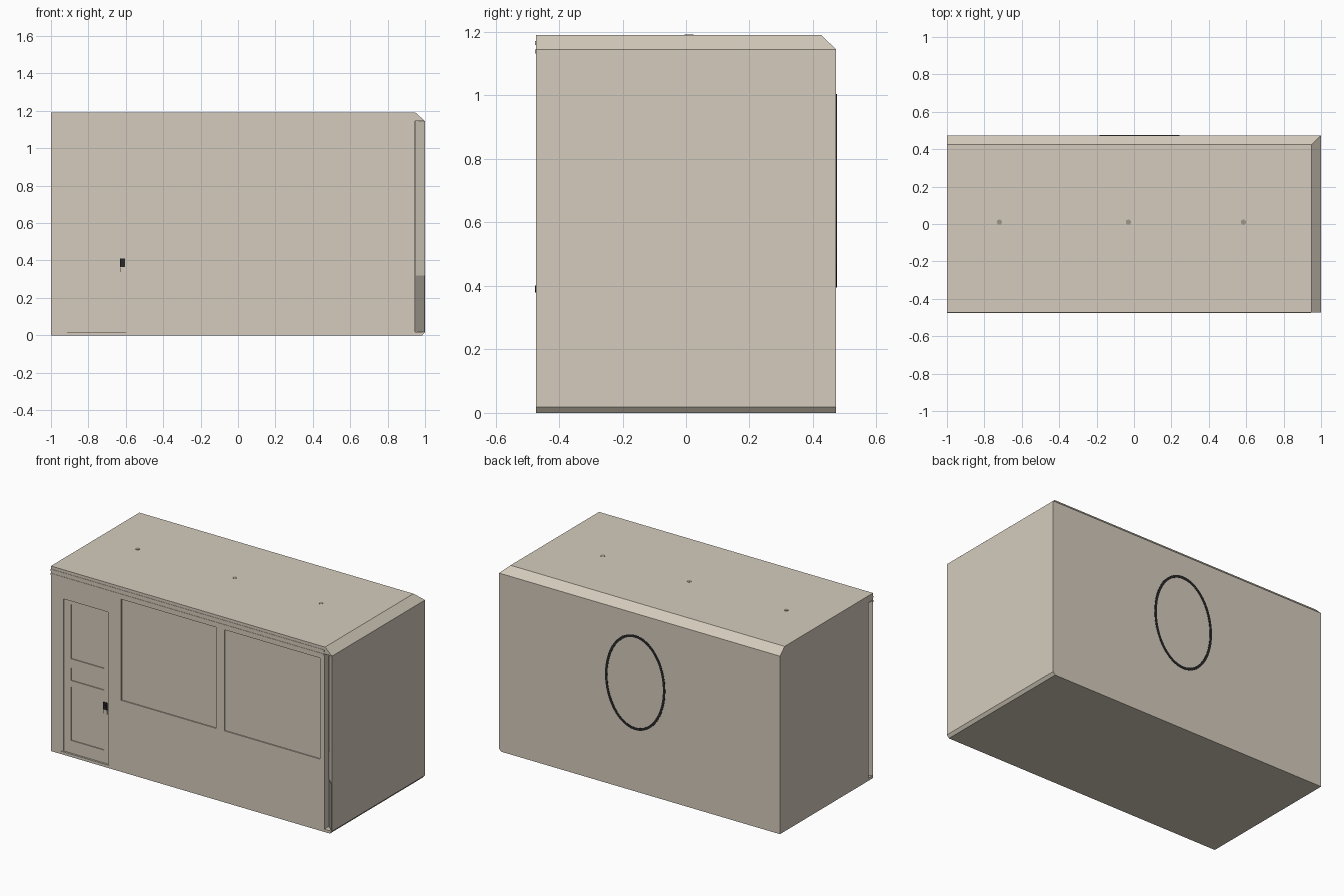
import bpy, bmesh, math
from mathutils import Vector

if "Cube" in bpy.data.objects:
    bpy.data.objects.remove(bpy.data.objects["Cube"])


def material(name, rgb):
    m = bpy.data.materials.new(name)
    m.diffuse_color = (*rgb, 1)
    m.use_nodes = True
    m.node_tree.nodes["Principled BSDF"].inputs["Base Color"].default_value = m.diffuse_color
    return m


PLASTER = material("plaster_beige", (0.66, 0.60, 0.505))
TAUPE = material("shaded_taupe", (0.34, 0.31, 0.26))
DARK = material("dark_metal", (0.02, 0.02, 0.021))

Y = 0.473          # half depth
T = 0.047          # wall thickness
YI = Y - T
XI = 0.95          # inner line of the right wall
H, HC, F = 1.19, 1.145, 0.018   # roof top, chamfer start, floor top


def finish(name, bm, mat):
    bmesh.ops.recalc_face_normals(bm, faces=bm.faces)
    me = bpy.data.meshes.new(name)
    bm.to_mesh(me)
    bm.free()
    me.materials.append(mat)
    ob = bpy.data.objects.new(name, me)
    bpy.context.collection.objects.link(ob)
    return ob


def hull(name, pts, mat=PLASTER):
    bm = bmesh.new()
    vs = [bm.verts.new(p) for p in pts]
    bmesh.ops.convex_hull(bm, input=vs)
    bmesh.ops.dissolve_limit(bm, angle_limit=0.01, verts=bm.verts[:], edges=bm.edges[:])
    return finish(name, bm, mat)


def box(name, x0, x1, y0, y1, z0, z1, mat=PLASTER):
    return hull(name, [(x, y, z) for x in (x0, x1) for y in (y0, y1) for z in (z0, z1)], mat)


def slab(plan, z0, z1):
    return [(x, y, z) for x, y in plan for z in (z0, z1)]


def cut(target, cutter):
    cutter.hide_render = True
    cutter.hide_set(True)
    cutter.display_type = 'WIRE'
    mod = target.modifiers.new("recess", 'BOOLEAN')
    mod.operation = 'DIFFERENCE'
    mod.solver = 'EXACT'
    mod.object = cutter


def cylinder(name, loc, rx, rz, depth, axis, mat=PLASTER, n=48):
    bm = bmesh.new()
    bmesh.ops.create_cone(bm, cap_ends=True, segments=n, radius1=1, radius2=1, depth=depth)
    for v in bm.verts:
        a, b, c = v.co
        v.co = Vector((a * rx, c, b * rz) if axis == 'Y' else (a * rx, b * rz, c)) + Vector(loc)
    return finish(name, bm, mat)


# floor, bevelled under the right edge
hull("floor", [(x, y, z) for y in (-Y, Y) for x, z in ((-1, 0), (-1, F), (1, F), (0.985, 0))])

# roof
box("roof", -1, XI, -Y, YI, HC, H)

# left wall, stopping short of the front wall's mitred end
box("left_wall", -1, -XI, -YI, YI, F, HC)

# right wall with mitred ends, and its sloping cap
hull("right_wall", slab([(1, -Y), (1, Y), (XI, YI), (XI, -YI)], F, HC))
hull("right_cap", [(XI, -Y, HC), (1, -Y, HC), (XI, -Y, H),
                   (XI, YI, HC), (1, Y, HC), (XI, YI, H)])

# dark patch in the open front right corner joint
hull("corner_patch", slab([(XI - 0.002, -YI - 0.004), (XI, -YI), (1, -Y), (0.996, -Y)], F, 0.32), TAUPE)

# back wall with sloping top edge
back = hull("back_wall", slab([(-1, YI), (-1, Y), (1, Y), (XI, YI)], F, HC)
            + [(-1, YI, H), (XI, YI, H)])

# front wall, mitred at the left end
front = hull("front_wall", slab([(-1, -Y), (0.946, -Y), (0.946, -YI), (-XI, -YI)], F, HC))

# two wide window panels set into the front wall
for i, (x0, x1) in enumerate(((-0.50, 0.175), (0.235, 0.915))):
    cut(front, box(f"window_cutter_{i}", x0, x1, -Y - 0.05, -Y + 0.007, 0.46, 1.11))

# door: frame step, leaf and three panels, each a little deeper
steps = [(-0.93, -0.585, 0.004, -0.05, 1.02), (-0.915, -0.598, 0.012, -0.06, 1.0),
         (-0.865, -0.63, 0.018, 0.625, 0.975), (-0.865, -0.63, 0.018, 0.485, 0.565),
         (-0.865, -0.63, 0.018, 0.10, 0.445)]
for i, (x0, x1, d, z0, z1) in enumerate(steps):
    cut(front, box(f"door_cutter_{i}", x0, x1, -Y - 0.06 - 0.005 * i, -Y + d, z0, z1))

# door handle and lock plate
box("handle_plate", -0.632, -0.604, -Y + 0.004, -Y + 0.013, 0.365, 0.41, DARK)
cylinder("door_knob", (-0.618, -Y + 0.004, 0.39), 0.011, 0.011, 0.012, 'Y', DARK, 16)
box("lock_plate", -0.63, -0.606, -Y + 0.008, -Y + 0.013, 0.338, 0.363)

# thin moulding lines below the roof edge
for z in (1.165, 1.138):
    box("front_moulding", -1, 0.946, -Y - 0.002, -Y + 0.004, z - 0.006, z + 0.006)

# oval window in the back wall: recess, dark ring and glazing bars
CX, CZ, RX, RZ, D = 0.03, 0.70, 0.214, 0.305, 0.033
cut(back, cylinder("oval_cutter", (CX, Y, CZ), RX - 0.004, RZ - 0.004, 2 * D, 'Y'))
bm = bmesh.new()
N = 64
profile = [(0, Y - D - 0.002), (0, Y + 0.002), (0.016, Y + 0.002), (0.016, Y - 0.014),
           (0.026, Y - 0.014), (0.026, Y - D - 0.002)]
rings = []
for i in range(N):
    a = 2 * math.pi * i / N
    rings.append([bm.verts.new((CX + (RX - w) * math.cos(a), y, CZ + (RZ - w) * math.sin(a)))
                  for w, y in profile])
for i in range(N):
    p, q = rings[i], rings[(i + 1) % N]
    for j in range(len(profile)):
        k = (j + 1) % len(profile)
        bm.faces.new((p[j], p[k], q[k], q[j]))
ring = finish("oval_window_frame", bm, DARK)
bpy.context.view_layer.objects.active = ring
ring.select_set(True)
bpy.ops.object.shade_smooth_by_angle(angle=math.radians(30))

yb0, yb1 = Y - D - 0.002, Y - D + 0.01
for s in (-1, 1):
    x = CX + s * 0.064
    h = (RZ - 0.02) * math.sqrt(1 - (0.064 / (RX - 0.02)) ** 2)
    box("upright_glazing_bar", x - 0.007, x + 0.007, yb0, yb1, CZ - h, CZ + h, DARK)
box("cross_glazing_bar", CX - RX + 0.02, CX + RX - 0.02, yb0, yb1, CZ - 0.007, CZ + 0.007, DARK)

# three small lamp fixings on the roof
for x in (-0.72, -0.03, 0.585):
    cylinder("lamp_fixing", (x, 0.01, H), 0.014, 0.014, 0.004, 'Z', TAUPE, 16)
